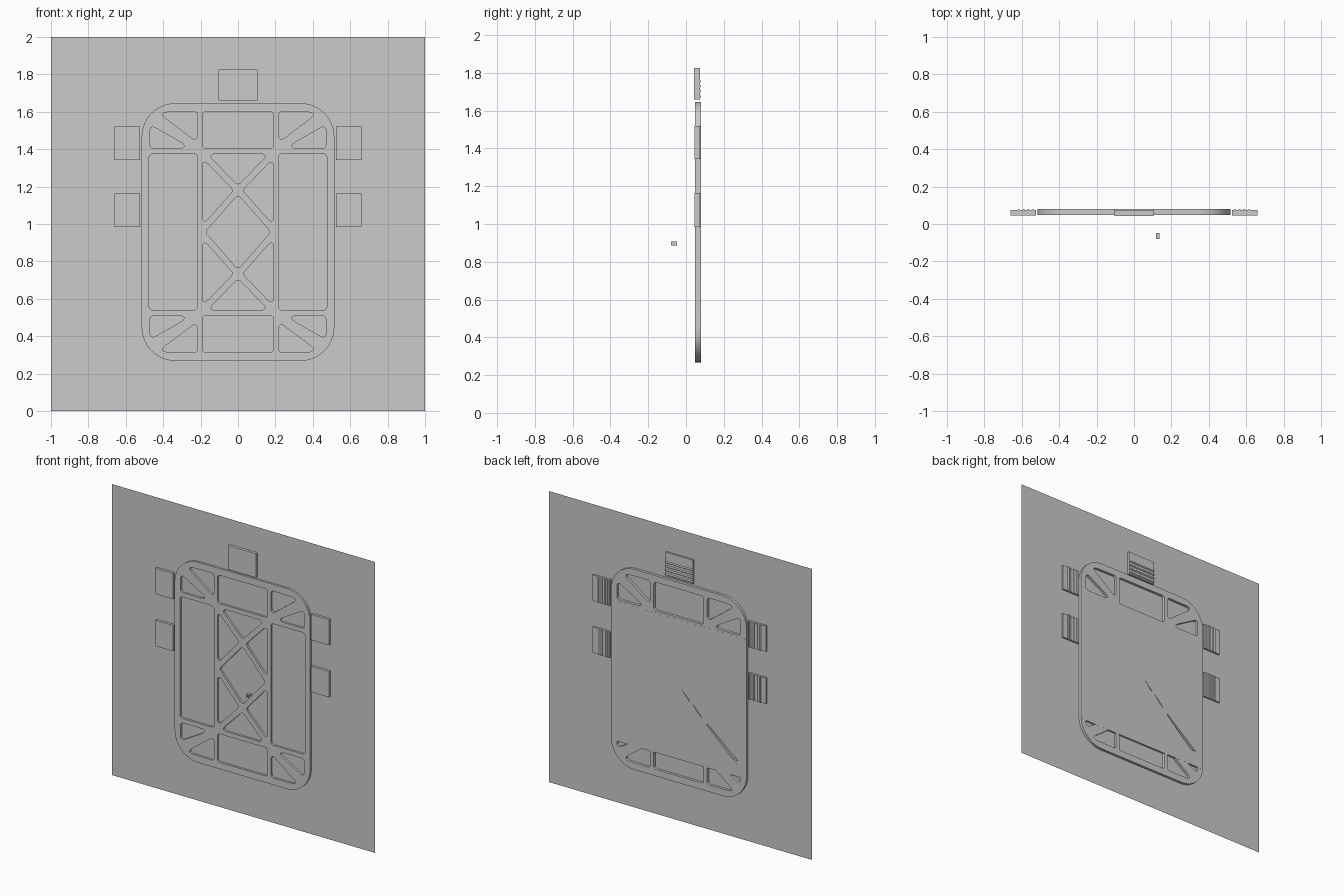
import bpy, math
from mathutils import Vector

if "Cube" in bpy.data.objects:
    bpy.data.objects.remove(bpy.data.objects["Cube"])

ZC = 0.957  # vertical centre of the frame


def rounded(pts, r, n=6):
    """Round every corner of a polygon."""
    out = []
    for i, p in enumerate(pts):
        p = Vector(p)
        a = Vector(pts[i - 1]) - p
        b = Vector(pts[(i + 1) % len(pts)]) - p
        turn = a.angle(b)
        d = min(r / math.tan(turn / 2), a.length * 0.4, b.length * 0.4)
        s, e = p + a.normalized() * d, p + b.normalized() * d
        k = 0.45 * d
        c1, c2 = s - a.normalized() * k * 1.22, e - b.normalized() * k * 1.22
        for j in range(n + 1):
            t = j / n
            u = 1 - t
            out.append(u**3 * s + 3 * u*u * t * c1 + 3 * u * t*t * c2 + t**3 * e)
    return out


def rect(x0, x1, z0, z1):
    return [(x0, z0), (x1, z0), (x1, z1), (x0, z1)]


def panel(name, loops, y0, y1):
    """Extruded outline with holes, standing in the xz plane."""
    cu = bpy.data.curves.new(name, 'CURVE')
    cu.dimensions, cu.fill_mode, cu.extrude = '2D', 'BOTH', (y1 - y0) / 2
    for lp in loops:
        s = cu.splines.new('POLY')
        s.points.add(len(lp) - 1)
        for q, p in zip(s.points, lp):
            q.co = (p[0], p[1], 0, 1)
        s.use_cyclic_u = True
    ob = bpy.data.objects.new(name, cu)
    bpy.context.collection.objects.link(ob)
    ob.rotation_euler.x = math.pi / 2
    ob.location.y = (y0 + y1) / 2
    bpy.ops.object.select_all(action='DESELECT')
    ob.select_set(True)
    bpy.context.view_layer.objects.active = ob
    bpy.ops.object.convert(target='MESH')
    bpy.ops.object.shade_smooth_by_angle()


def box(name, x0, x1, y0, y1, z0, z1):
    bpy.ops.mesh.primitive_cube_add(size=1, location=((x0+x1)/2, (y0+y1)/2, (z0+z1)/2))
    ob = bpy.context.object
    ob.name, ob.scale = name, (x1 - x0, y1 - y0, z1 - z0)


def ridge(name, centre, length, along_x):
    rot = (0, math.pi / 2, 0) if along_x else (0, 0, 0)
    bpy.ops.mesh.primitive_cylinder_add(vertices=12, radius=0.006, depth=length,
                                        location=centre, rotation=rot)
    bpy.context.object.name = name
    bpy.ops.object.shade_smooth_by_angle()


# thin backing sheet running through the frame
bpy.ops.mesh.primitive_plane_add(size=2, location=(0, 0.062, 1), rotation=(math.pi / 2, 0, 0))
bpy.context.object.name = "backing_sheet"

# ribbed frame: upper-left openings are mirrored to the other quadrants
quads = [[(-0.47, 0.573), (-0.47, 0.448), (-0.25, 0.448)],     # outer corner triangle
         [(-0.43, 0.64), (-0.217, 0.643), (-0.217, 0.48)],      # inner corner triangle
         [(-0.19, 0.395), (-0.19, 0.035), (-0.025, 0.223)]]     # side triangle of the cross
halves = [rect(-0.19, 0.19, 0.448, 0.643),                      # end window
          [(-0.165, 0.418), (0.165, 0.418), (0, 0.25)]]         # end triangle of the cross
holes = []
for sz in (-1, 1):
    holes += [[(x, ZC + sz * z) for x, z in h] for h in halves]
    for sx in (-1, 1):
        holes += [[(sx * x, ZC + sz * z) for x, z in h] for h in quads]
holes.append([(-0.175, ZC), (0, ZC - 0.2), (0.175, ZC), (0, ZC + 0.2)])
for s in (-1, 1):
    holes.append(rect(min(s * 0.475, s * 0.217), max(s * 0.475, s * 0.217), 0.54, 1.375))
outline = rounded(rect(-0.515, 0.515, 0.268, 1.646), 0.18, 16)
panel("ribbed_frame", [outline] + [rounded(h, 0.018) for h in holes], 0.048, 0.0795)

# cover plate closing the middle of the back, with a broken diagonal slot
slots = [[(-0.02, 0.92), (-0.085, 0.855), (-0.08, 0.85)],
         [(-0.105, 0.84), (-0.17, 0.775), (-0.175, 0.76), (-0.11, 0.83)],
         [(-0.20, 0.745), (-0.46, 0.535), (-0.44, 0.515), (-0.205, 0.73)]]
panel("cover_plate", [rect(-0.512, 0.512, 0.43, 1.39)] + slots, 0.068, 0.08)

# side grips with upright ridges
for s, side in ((-1, "left"), (1, "right")):
    for z0, z1 in ((0.985, 1.163), (1.343, 1.52)):
        box(side + "_grip", min(s*0.525, s*0.66), max(s*0.525, s*0.66), 0.045, 0.074, z0, z1)
        for i in range(4):
            ridge(side + "_grip_ridge", (s * (0.54 + 0.025 * i), 0.074, (z0 + z1) / 2), z1 - z0, False)

# top grip with level ridges
box("top_grip", -0.105, 0.105, 0.043, 0.074, 1.66, 1.825)
for i in range(4):
    ridge("top_grip_ridge", (0, 0.074, 1.675 + 0.027 * i), 0.21, True)

# small open sleeve in front
x0, x1, z0, z1 = 0.117, 0.136, 0.887, 0.908
ring = rect(x0, x1, z0, z1)
verts = [(x, y, z) for y in (-0.08, -0.048) for x, z in ring]
me = bpy.data.meshes.new("small_sleeve")
me.from_pydata(verts, [], [(i, (i + 1) % 4, (i + 1) % 4 + 4, i + 4) for i in range(4)])
bpy.context.collection.objects.link(bpy.data.objects.new("small_sleeve", me))
